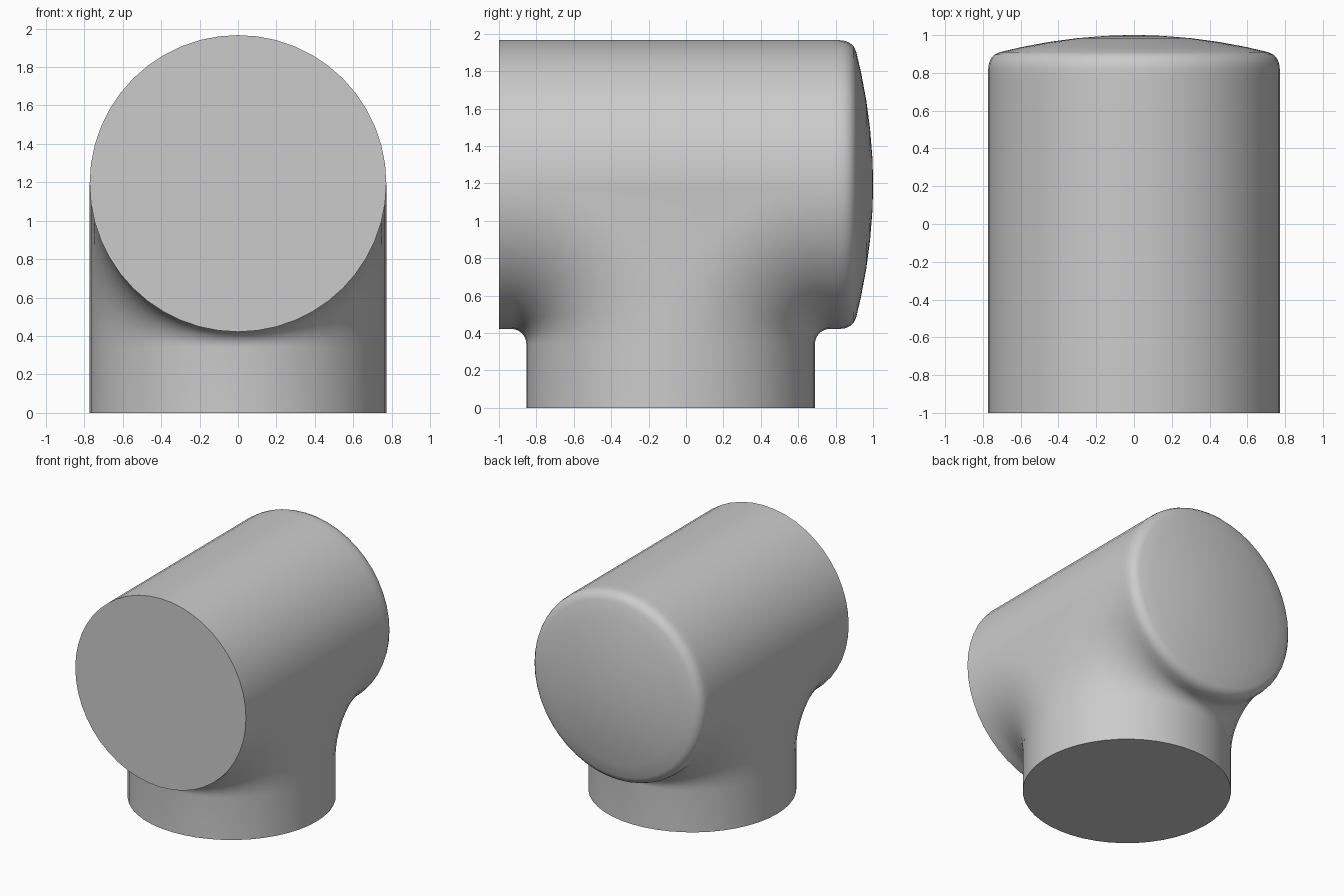
import bpy, bmesh
from math import sin, cos, pi

if "Cube" in bpy.data.objects:
    bpy.data.objects.remove(bpy.data.objects["Cube"])

R = 0.772            # radius of both pipes
ZC, YC = 1.194, -0.082   # height of the main pipe, depth of the stem
REACH = R + 0.08     # distance from the stem axis where the blend ends
FRONT, SHOULDER = -1.0, 0.82
N, K = 24, 10        # steps per half turn, steps per blend arc

bm = bmesh.new()


def skin(rows):
    """Join equal rows of points with quads."""
    grid = [[bm.verts.new(p) for p in row] for row in rows]
    for a, b in zip(grid, grid[1:]):
        for j in range(len(a) - 1):
            bm.faces.new((a[j], a[j + 1], b[j + 1], b[j]))


def blend_path(t, side):
    """Up the stem, around the blend and out along the main pipe."""
    x, depth = R * sin(t), R * cos(t)
    drop = REACH - depth
    pts = [(x, YC + side * depth, 0)]
    for k in range(K + 1):
        a = pi / 2 * k / K
        pts.append((x, YC + side * (depth + drop * (1 - cos(a))),
                    ZC - REACH + drop * sin(a)))
    pts.append((x, FRONT if side < 0 else SHOULDER, ZC - depth))
    return pts


# Stem, blend and lower half of the main pipe
half = [-pi / 2 + pi * i / N for i in range(N + 1)]
for side in (-1, 1):
    skin([blend_path(t, side) for t in half])

# Upper half of the main pipe
stations = (FRONT, YC - REACH, YC + REACH, SHOULDER)
skin([[(R * sin(t), y, ZC + R * cos(t)) for y in stations] for t in half])

# Rounded shoulder and shallow domed end
profile = [(R, SHOULDER), (0.768, 0.852), (0.757, 0.876), (0.738, 0.897), (0.71, 0.91)]
profile += [(r, 1 - 0.09 * (r / 0.71) ** 2) for r in (0.6, 0.45, 0.3, 0.15, 0.05)]
skin([[(r * sin(pi * i / N), y, ZC + r * cos(pi * i / N)) for i in range(2 * N + 1)]
      for r, y in profile])

# Weld the pieces, then close the flat ends and the flat cheeks
bmesh.ops.remove_doubles(bm, verts=bm.verts[:], dist=0.0005)
bmesh.ops.holes_fill(bm, edges=[e for e in bm.edges if e.is_boundary], sides=0)
bmesh.ops.recalc_face_normals(bm, faces=bm.faces[:])

mesh = bpy.data.meshes.new("pipe_tee")
bm.to_mesh(mesh)
bm.free()
tee = bpy.data.objects.new("pipe_tee", mesh)
bpy.context.collection.objects.link(tee)

# Plain grey
grey = bpy.data.materials.new("light_grey")
grey.use_nodes = True
colour = (0.6, 0.6, 0.6, 1)
grey.diffuse_color = colour
grey.node_tree.nodes["Principled BSDF"].inputs["Base Color"].default_value = colour
mesh.materials.append(grey)

# Smooth shading with crisp flat ends
bpy.ops.object.select_all(action="DESELECT")
tee.select_set(True)
bpy.context.view_layer.objects.active = tee
bpy.ops.object.shade_smooth_by_angle(angle=0.6)
